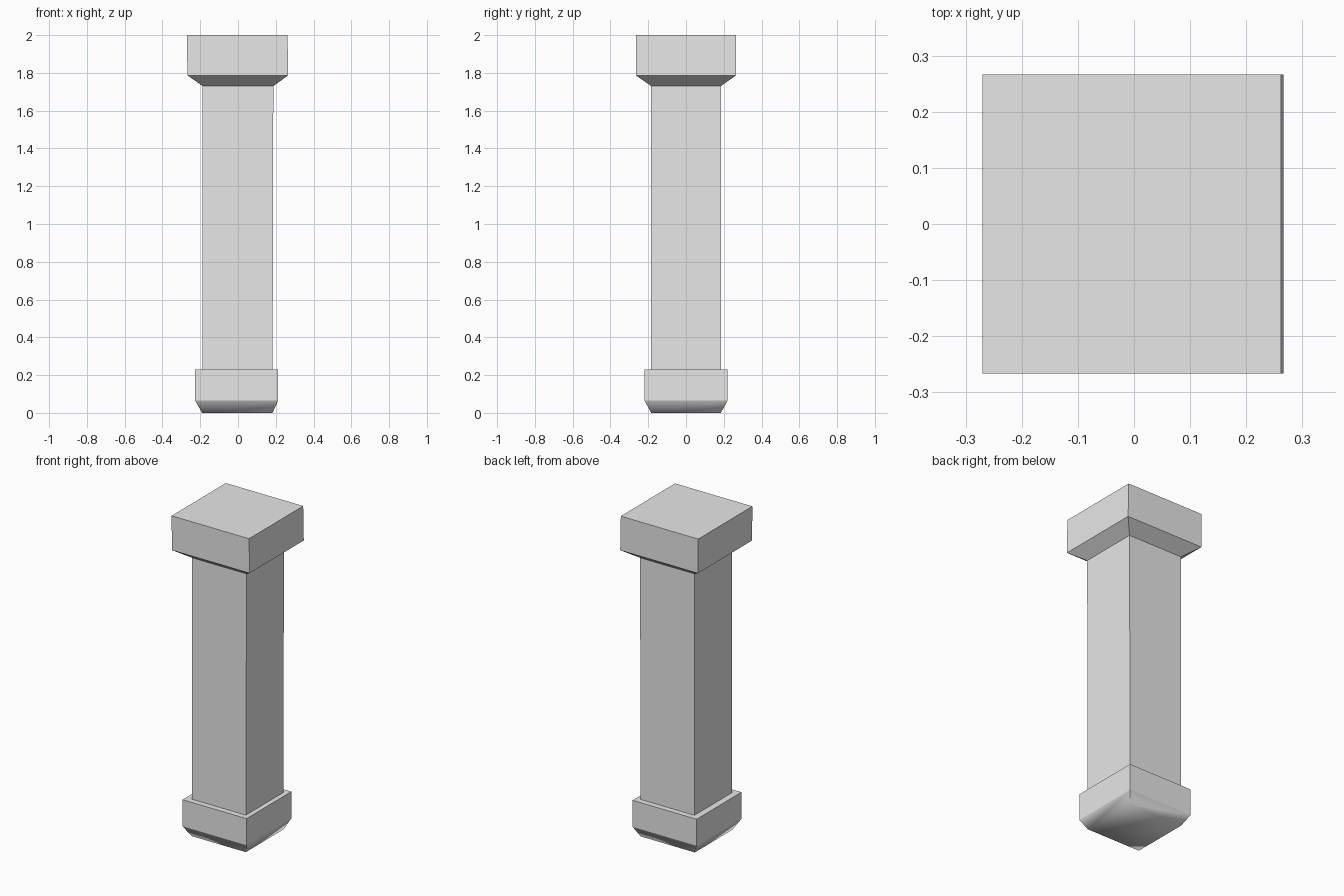
import bpy, bmesh

cube = bpy.data.objects.get("Cube")
if cube:
    bpy.data.objects.remove(cube)

# One plain stone colour
stone = bpy.data.materials.new("grey_stone")
stone.use_nodes = True
colour = (0.8, 0.8, 0.8, 1)
stone.diffuse_color = colour
stone.node_tree.nodes["Principled BSDF"].inputs["Base Color"].default_value = colour


def square_loft(name, rings, cap_bottom=False, cap_top=False, soft_foot=False):
    """Stack rectangular rings (left x, right x, half depth, z) into a shell."""
    bm = bmesh.new()
    loops = []
    for x0, x1, y, z in rings:
        corners = [(x0, -y), (x1, -y), (x1, y), (x0, y)]
        loops.append([bm.verts.new((cx, cy, z)) for cx, cy in corners])
    for low, high in zip(loops, loops[1:]):
        for i in range(4):
            j = (i + 1) % 4
            bm.faces.new((low[i], low[j], high[j], high[i]))
    if cap_bottom:
        bm.faces.new(loops[0][::-1])
    if cap_top:
        bm.faces.new(loops[-1])
    bm.normal_update()
    # Blend the underside into its sloped rim, keep every other edge crisp
    if soft_foot:
        foot_verts = set(loops[0])
        for f in bm.faces:
            f.smooth = f.normal.z < -0.1
        for e in bm.edges:
            e.smooth = all(v in foot_verts for v in e.verts)
    mesh = bpy.data.meshes.new(name)
    bm.to_mesh(mesh)
    bm.free()
    mesh.materials.append(stone)
    obj = bpy.data.objects.new(name, mesh)
    bpy.context.collection.objects.link(obj)
    return obj


# Shaft ends, shared with the base and the capital
shaft_foot = (-0.187, 0.183, 0.184, 0.23)
shaft_head = (-0.187, 0.187, 0.184, 1.73)

# Base: chamfered foot, plain block and ledge
square_loft("base", [
    (-0.19, 0.183, 0.184, 0.0),
    (-0.227, 0.213, 0.22, 0.065),
    (-0.227, 0.213, 0.22, 0.23),
    shaft_foot,
], cap_bottom=True, soft_foot=True)

# Shaft
square_loft("shaft", [shaft_foot, shaft_head])

# Capital: flared underside and flat-topped block
square_loft("capital", [
    shaft_head,
    (-0.268, 0.266, 0.266, 1.787),
    (-0.27, 0.262, 0.266, 2.0),
], cap_top=True)
